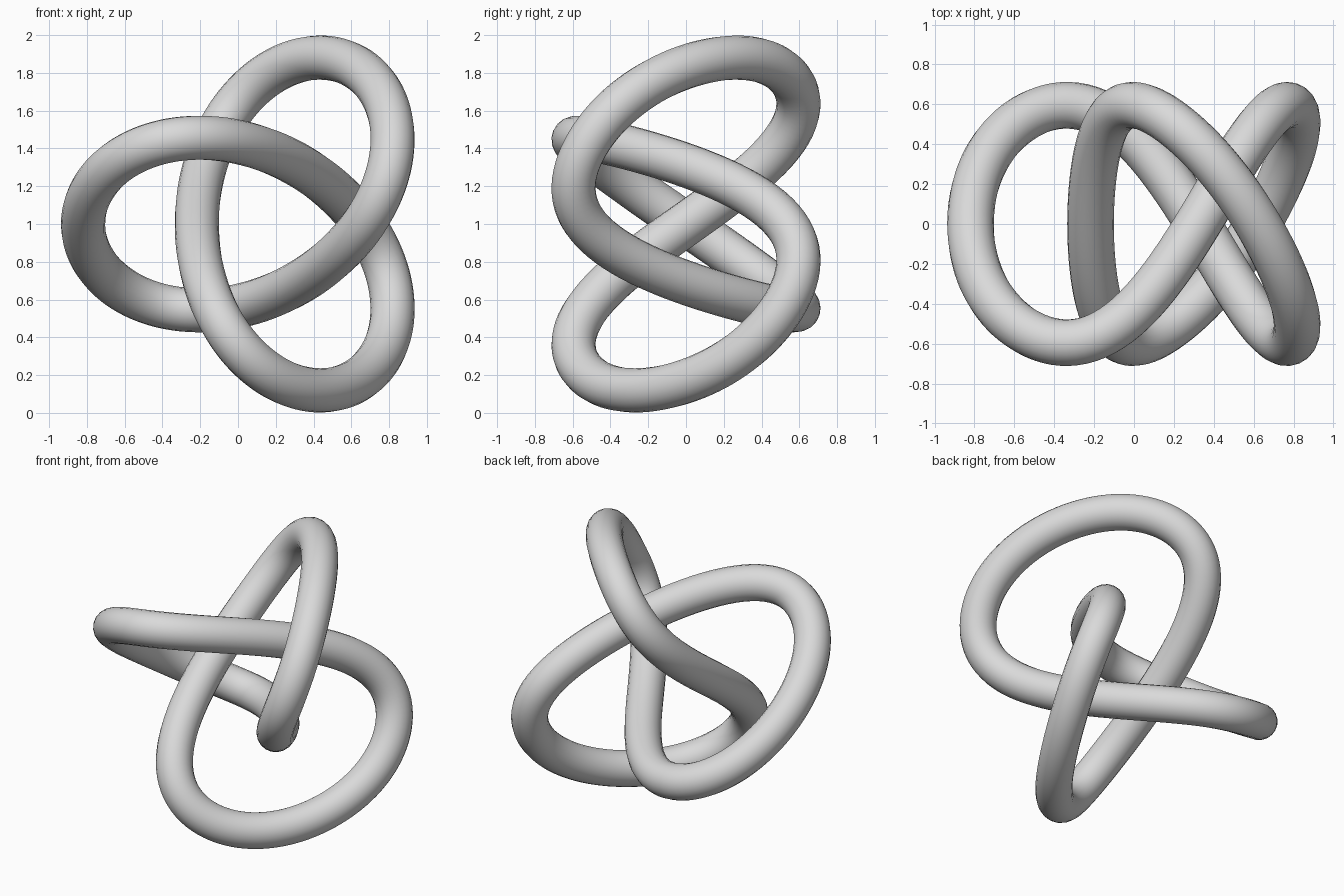
import bpy
from math import sin, cos, tau

cube = bpy.data.objects.get("Cube")
if cube:
    bpy.data.objects.remove(cube, do_unlink=True)

# Knot proportions
MAIN, LOBE, TUBE = 0.66, 0.301, 0.117
DEPTH = (0.5915, -0.067, 0.0135)
SHIFT_X = 0.141
STEPS = 256


def knot_point(t):
    """Centre line of a three-lobed closed knot, one lobe pointing to -x."""
    x = SHIFT_X - (MAIN * cos(2 * t) + LOBE * cos(t))
    # The weave in depth leans towards the inner strands
    y = -sum(d * sin(3 * k * t) for k, d in enumerate(DEPTH, 1))
    z = 1 + MAIN * sin(2 * t) - LOBE * sin(t)
    return (x, y, z, 1)


# Grey material
grey = bpy.data.materials.new("plain grey")
grey.use_nodes = True
colour = (0.7, 0.7, 0.7, 1)
grey.diffuse_color = colour
grey.node_tree.nodes["Principled BSDF"].inputs["Base Color"].default_value = colour

# Closed round tube along the centre line
curve = bpy.data.curves.new("knot_tube", "CURVE")
curve.dimensions = "3D"
curve.twist_mode = "MINIMUM"
curve.bevel_depth = TUBE
curve.bevel_resolution = 8
spline = curve.splines.new("POLY")
spline.points.add(STEPS - 1)
for i, point in enumerate(spline.points):
    point.co = knot_point(tau * i / STEPS)
spline.use_cyclic_u = True
curve.materials.append(grey)

knot = bpy.data.objects.new("knot_tube", curve)
bpy.context.collection.objects.link(knot)

# Turn into a smooth mesh
bpy.ops.object.select_all(action="DESELECT")
knot.select_set(True)
bpy.context.view_layer.objects.active = knot
bpy.ops.object.convert(target="MESH")
bpy.ops.object.shade_smooth()
